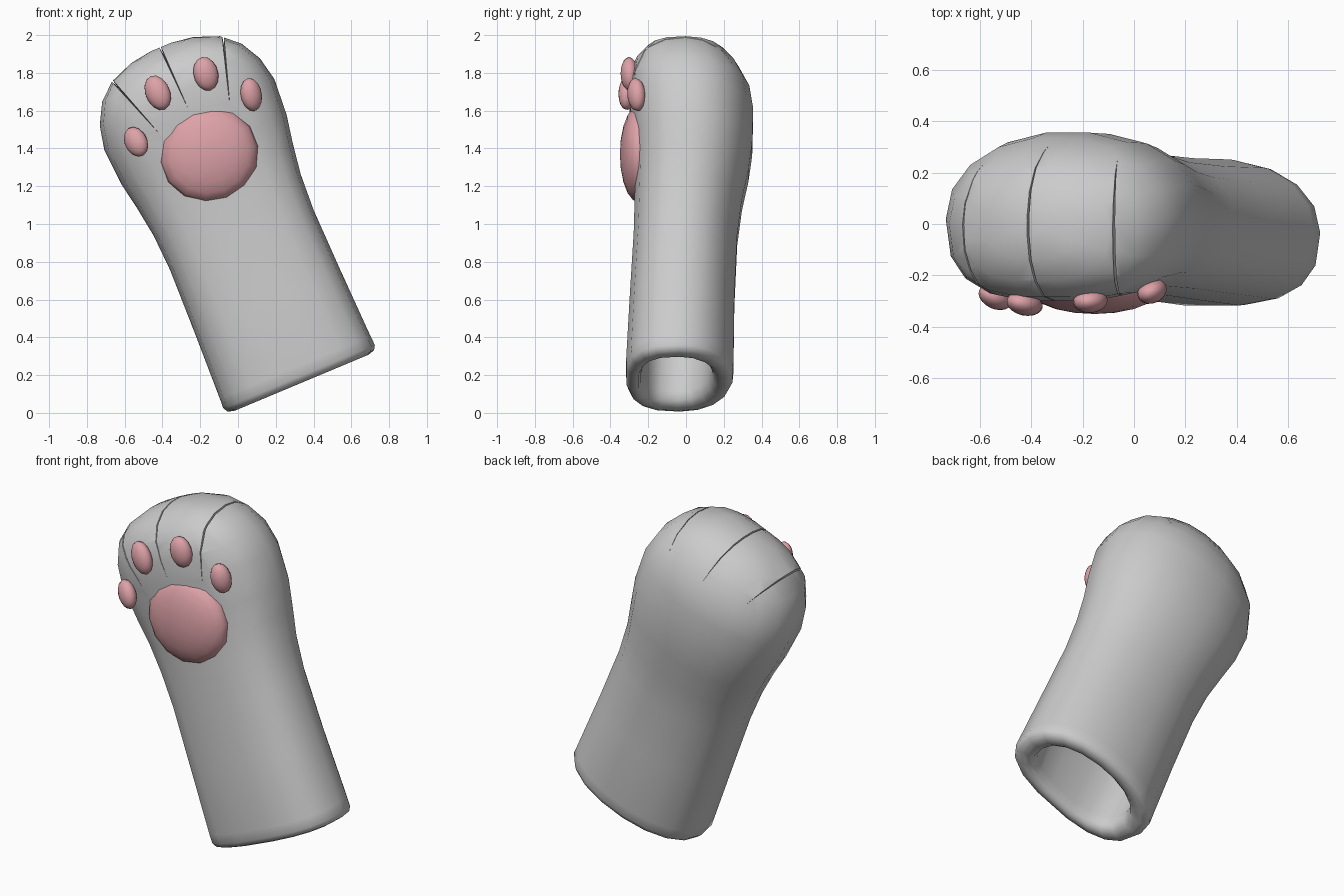
import bpy, bmesh
from math import sin, cos, pi, radians, copysign
from mathutils import Vector, Matrix
from mathutils.bvhtree import BVHTree

if "Cube" in bpy.data.objects:
    bpy.data.objects.remove(bpy.data.objects["Cube"])

SIDES = 18
BASE = Vector((0.329, 0, 0.178))       # centre of the cuff opening
U = Vector((0.922, 0, 0.386))          # across the sleeve
W = Vector((-0.386, 0, 0.922))         # along the sleeve
Y = Vector((0, 1, 0))


def make_object(name, bm):
    bmesh.ops.recalc_face_normals(bm, faces=bm.faces)
    mesh = bpy.data.meshes.new(name)
    bm.to_mesh(mesh)
    bm.free()
    ob = bpy.data.objects.new(name, mesh)
    bpy.context.collection.objects.link(ob)
    return ob


def loft(bm, rings):
    loops = [[bm.verts.new(p) for p in ring] for ring in rings]
    n = len(loops[0])
    for a, b in zip(loops, loops[1:]):
        for i in range(n):
            j = (i + 1) % n
            bm.faces.new((a[i], a[j], b[j], b[i]))
    bm.faces.new(loops[0])
    bm.faces.new(loops[-1])


def section(t, half, front, back):
    # rounded section, squarer on the palm side than on the back
    pts = []
    for i in range(SIDES):
        a = 2 * pi * i / SIDES
        power = 0.75 if sin(a) < -1e-6 else 0.95
        c, s = [copysign(abs(v) ** power, v) for v in (cos(a), sin(a))]
        y = (front + back) / 2 + s * (back - front) / 2
        pts.append(BASE + U * (c * half) + W * t + Y * y)
    return pts


def smooth(ob, angle):
    bpy.ops.object.select_all(action='DESELECT')
    ob.select_set(True)
    bpy.context.view_layer.objects.active = ob
    bpy.ops.object.shade_smooth_by_angle(angle=radians(angle))


# Paw and hollow sleeve: inside cavity, over the rim, up the outside
# (distance along sleeve, half width, front y, back y)
profile = [
    (1.60, 0.32, -0.20, 0.22), (1.45, 0.38, -0.22, 0.26), (1.00, 0.32, -0.20, 0.21),
    (0.25, 0.325, -0.235, 0.16), (0.06, 0.305, -0.235, 0.14), (0.01, 0.315, -0.24, 0.15),
    (-0.015, 0.345, -0.255, 0.175), (-0.02, 0.385, -0.28, 0.21), (-0.01, 0.42, -0.305, 0.237),
    (0.015, 0.435, -0.318, 0.25), (0.07, 0.432, -0.32, 0.255), (0.45, 0.42, -0.30, 0.26),
    (0.80, 0.412, -0.28, 0.275), (1.00, 0.422, -0.275, 0.30), (1.17, 0.447, -0.272, 0.335),
    (1.32, 0.475, -0.28, 0.355), (1.52, 0.488, -0.30, 0.36), (1.65, 0.46, -0.303, 0.34),
    (1.76, 0.40, -0.285, 0.285), (1.84, 0.31, -0.225, 0.22), (1.89, 0.18, -0.14, 0.13),
    (1.908, 0.06, -0.05, 0.04),
]
bm = bmesh.new()
loft(bm, [section(*row) for row in profile])
paw = make_object("paw_sleeve", bm)
tree = BVHTree.FromPolygons([v.co for v in paw.data.vertices],
                            [p.vertices[:] for p in paw.data.polygons])

# Toe creases: thin wedges that follow the surface over the paw tip
# (start on the front, direction, how far down the back in degrees)
creases = [
    ((-0.04, 0, 1.60), (-0.04, 0, 0.40), 45),
    ((-0.25, 0, 1.58), (-0.15, 0, 0.33), 58),
    ((-0.40, 0, 1.46), (-0.25, 0, 0.28), 42),
]
for origin, direction, reach in creases:
    origin, along = Vector(origin), Vector(direction).normalized()
    side = along.cross(Y)
    rings = []
    steps = 20
    for k in range(steps + 1):
        a = radians(-82 + (82 + reach) * k / steps)
        d = along * cos(a) + Y * sin(a)
        hit = tree.ray_cast(origin + d * 1.5, -d)[0]
        fade = 0.15 + 0.85 * sin(pi * k / steps)
        rings.append([hit + d * 0.02 + side * 0.006 * fade,
                      hit + d * 0.02 - side * 0.006 * fade,
                      hit - d * 0.045 * fade])
    bm = bmesh.new()
    loft(bm, rings)
    cutter = make_object("crease_cutter", bm)
    cutter.hide_render = True
    mod = paw.modifiers.new("crease", 'BOOLEAN')
    mod.operation = 'DIFFERENCE'
    mod.solver = 'EXACT'
    mod.object = cutter
    bpy.context.view_layer.objects.active = paw
    bpy.ops.object.modifier_apply(modifier=mod.name)
    bpy.data.objects.remove(cutter)
smooth(paw, 55)

# Pink pads: one palm pad and four toe beans
pink = bpy.data.materials.new("pad_pink")
pink.diffuse_color = (0.72, 0.36, 0.39, 1)
pink.use_nodes = True
pink.node_tree.nodes["Principled BSDF"].inputs["Base Color"].default_value = pink.diffuse_color


def pad(name, loc, radii, tilt, turn, segs, rows):
    bm = bmesh.new()
    bmesh.ops.create_uvsphere(bm, u_segments=segs, v_segments=rows, radius=1)
    m = (Matrix.Translation(loc) @ Matrix.Rotation(radians(turn), 4, 'Z')
         @ Matrix.Rotation(radians(-tilt), 4, 'Y') @ Matrix.Diagonal((*radii, 1))
         @ Matrix.Rotation(radians(90), 4, 'X'))
    bmesh.ops.transform(bm, matrix=m, verts=bm.verts)
    ob = make_object(name, bm)
    ob.data.materials.append(pink)
    smooth(ob, 60)


pad("palm_pad", (-0.153, -0.25, 1.37), (0.262, 0.10, 0.255), 22, 0, 14, 10)
toes = [
    ((-0.54, -0.285, 1.435), (0.062, 0.045, 0.084), 30, -25),
    ((-0.425, -0.31, 1.695), (0.066, 0.046, 0.096), 24, -12),
    ((-0.17, -0.30, 1.795), (0.066, 0.046, 0.091), 14, 5),
    ((0.07, -0.262, 1.685), (0.058, 0.046, 0.089), 12, 25),
]
for i, (loc, radii, tilt, turn) in enumerate(toes):
    pad(f"toe_pad_{i + 1}", loc, radii, tilt, turn, 14, 10)
